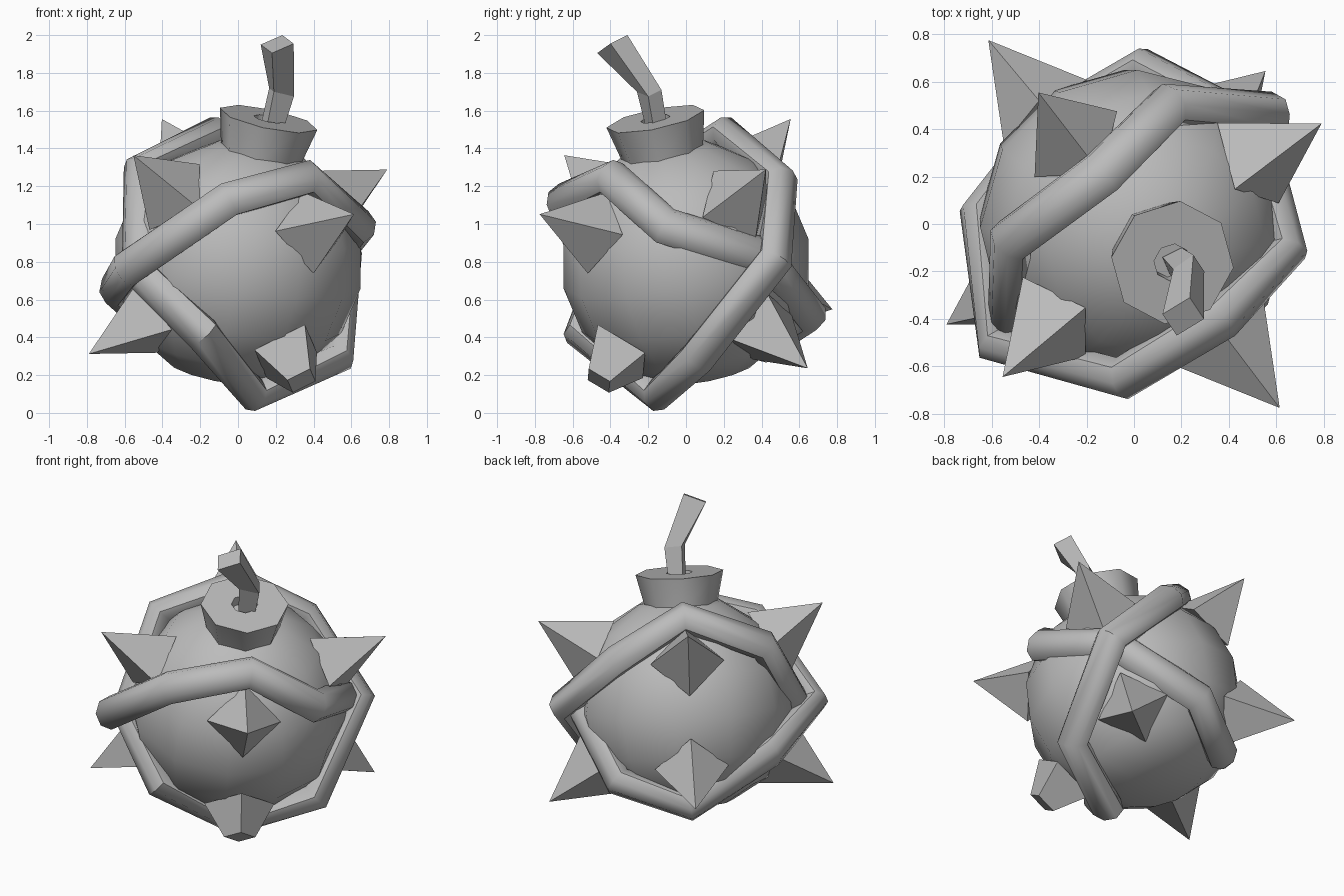
import bpy, bmesh, math
from mathutils import Vector, Matrix

if "Cube" in bpy.data.objects:
    bpy.data.objects.remove(bpy.data.objects["Cube"])

C = Vector((0, 0, 0.79))                           # body centre
AXIS = Vector((0.203, -0.197, 0.96)).normalized()  # tilted bomb axis
TILT = Vector((0, 0, 1)).rotation_difference(AXIS).to_matrix().to_4x4()

grey = bpy.data.materials.new("grey")
grey.diffuse_color = (0.5, 0.5, 0.5, 1)
grey.use_nodes = True
grey.node_tree.nodes["Principled BSDF"].inputs["Base Color"].default_value = grey.diffuse_color


def finish(name, bm, smooth=None):
    bmesh.ops.recalc_face_normals(bm, faces=bm.faces)
    me = bpy.data.meshes.new(name)
    bm.to_mesh(me)
    bm.free()
    me.materials.append(grey)
    ob = bpy.data.objects.new(name, me)
    bpy.context.collection.objects.link(ob)
    if smooth:
        bpy.ops.object.select_all(action='DESELECT')
        bpy.context.view_layer.objects.active = ob
        ob.select_set(True)
        bpy.ops.object.shade_smooth_by_angle(angle=math.radians(smooth))
    return ob


def loft(name, rings, closed=False, smooth=None):
    """Skin a list of equal point rings, capping the ends unless closed."""
    bm = bmesh.new()
    vs = [[bm.verts.new(p) for p in r] for r in rings]
    n = len(vs[0])
    for i in range(len(vs) if closed else len(vs) - 1):
        a, b = vs[i], vs[(i + 1) % len(vs)]
        for j in range(n):
            k = (j + 1) % n
            bm.faces.new((a[j], a[k], b[k], b[j]))
    if not closed:
        bm.faces.new(vs[0])
        bm.faces.new(vs[-1])
    return finish(name, bm, smooth)


# round body, slightly flattened underneath
bm = bmesh.new()
bmesh.ops.create_uvsphere(bm, u_segments=12, v_segments=8, radius=0.662)
for v in bm.verts:
    v.co.z = max(v.co.z, -0.595)
bm.transform(Matrix.Translation(C) @ TILT)
finish("body", bm, 60)


# flared cap with a shallow fuse hole: (radius, height along the axis)
def octagon(r, h):
    return [C + TILT @ Vector((r * math.cos(a), r * math.sin(a) - 0.005, h))
            for a in (math.radians(45 * i - 6) for i in range(8))]


loft("cap", [octagon(r, h) for r, h in
             ((0.21, 0.53), (0.218, 0.60), (0.265, 0.80), (0.08, 0.80), (0.075, 0.74))], smooth=50)

# bent square fuse
loft("fuse", [
    [(0.15, -0.21, 1.5), (0.24, -0.17, 1.5), (0.20, -0.10, 1.52), (0.12, -0.14, 1.52)],
    [(0.19, -0.26, 1.70), (0.296, -0.20, 1.675), (0.25, -0.13, 1.71), (0.165, -0.19, 1.72)],
    [(0.18, -0.47, 1.905), (0.295, -0.40, 1.955), (0.235, -0.31, 2.0), (0.12, -0.38, 1.95)],
])

# square spikes on the corners of a tilted cube, one of them broken off
SPIKE_C = Vector((0, 0, 0.80))


def spike(name, direction, tip=1.02, base=0.62, r=0.222):
    d = Vector(direction).normalized()
    up = (AXIS - d * AXIS.dot(d)).normalized()
    side = d.cross(up)

    def ring(t):
        q = r * (1.02 - t) / (1.02 - base)
        return [SPIKE_C + d * t + v * q for v in (up, side, -up, -side)]
    if tip < 1:
        return loft(name, [ring(0.64), ring(tip)])
    bm = bmesh.new()
    b = [bm.verts.new(p) for p in ring(base)]
    apex = bm.verts.new(SPIKE_C + d * tip)
    bm.faces.new(b)
    for i in range(4):
        bm.faces.new((b[i], b[(i + 1) % 4], apex))
    return finish(name, bm)


corners = [(-0.40, 0.55, 0.75), (0.785, 0.42, 0.485), (-0.55, -0.64, 0.56), (0.61, -0.77, 0.25)]
for i, c in enumerate(corners):
    spike(f"spike_{i}", c)
    spike(f"spike_{i}_opposite", [-v for v in c], tip=0.85 if i == 0 else 1.02)


# two rope rings crossing over the body
def rope(name, pts):
    O = Vector((0, 0, 0.78))
    pts = [Vector(p) for p in pts]
    rings = []
    for i, p in enumerate(pts):
        t = (pts[(i + 1) % len(pts)] - pts[i - 1]).normalized()
        out = (p - t * p.dot(t)).normalized()
        side = t.cross(out)
        rings.append([O + p + out * math.cos(a) * 0.088 + side * math.sin(a) * 0.102
                      for a in (math.tau * j / 8 for j in range(8))])
    return loft(name, rings, closed=True, smooth=50)


rope("front_rope", [(-0.05, -0.65, 0.35), (0.37, -0.395, 0.465), (0.645, -0.11, 0.21),
                    (0.51, 0.41, 0.05), (0.04, 0.655, -0.265), (-0.33, 0.43, -0.42),
                    (-0.65, 0.04, -0.12), (-0.585, -0.505, -0.015)])
rope("top_rope", [(-0.52, -0.07, 0.51), (-0.135, 0.215, 0.70), (0.15, 0.50, 0.45),
                  (0.57, 0.47, 0.03), (0.53, 0.06, -0.49), (0.085, -0.15, -0.685),
                  (-0.19, -0.56, -0.36), (-0.53, -0.42, -0.03)])
